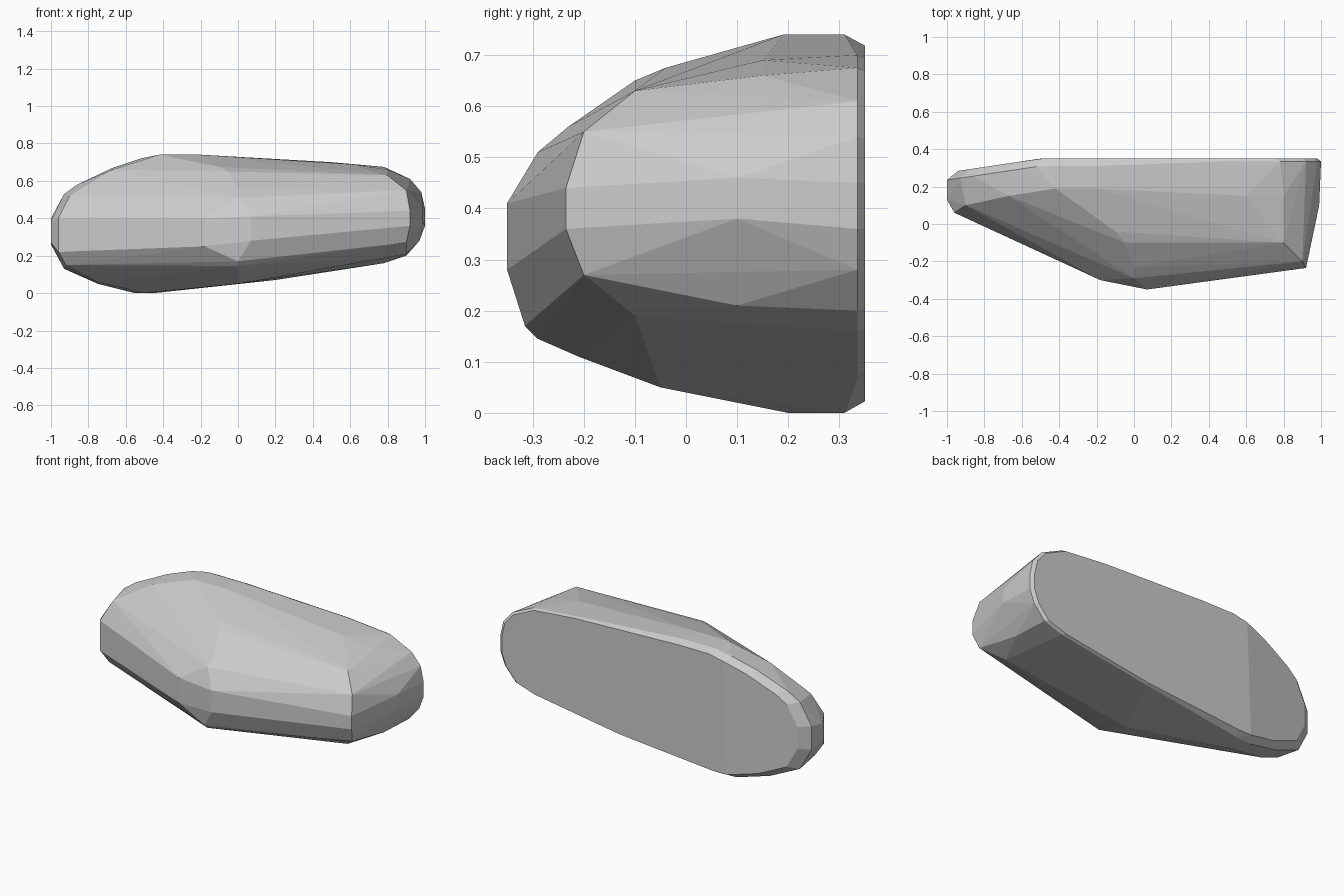
import bpy
import bmesh
from mathutils import Vector

cube = bpy.data.objects.get("Cube")
if cube:
    bpy.data.objects.remove(cube, do_unlink=True)

# Broad silhouette of the stone, as (x, z)
silhouette = [
    (-1, .4), (-.93, .53), (-.86, .58), (-.67, .67), (-.52, .72), (-.42, .74),
    (-.2, .74), (.5, .7), (.78, .675), (.92, .61), (.98, .54), (1, .45),
    (1, .36), (.97, .28), (.9, .2), (.78, .16), (.2, .07), (-.45, 0),
    (-.55, 0), (-.75, .05), (-.93, .13), (-1, .26),
]

# Blunt left end and the shoulders behind the crest
left_end = [
    (-1, .13, .27), (-1, .13, .38), (-.96, .06, .22), (-.96, .06, .4),
    (-.92, .09, .15), (-.9, .1, .52), (-.67, .15, .66), (-.42, .19, .74),
    (-.2, .19, .74), (-.5, .2, 0), (-.75, .15, .06),
]

# Crest that runs over the front, from the top down to the underside
front_crest = [
    (-.1, -.04, .675), (-.05, -.1, .65), (0, -.23, .56), (0, -.29, .51),
    (.05, -.33, .44), (.07, -.35, .41), (.07, -.35, .28), (-.18, -.3, .25),
    (-.18, -.3, .4), (0, -.315, .17), (0, -.29, .145), (0, -.21, .11),
    (0, -.05, .05),
]

# Rounded cap on the right end
right_end = [
    (.92, -.235, .36), (.92, -.235, .44), (.9, -.2, .55), (.9, -.2, .27),
    (.8, -.1, .63), (.6, .15, .69), (.8, .15, .66), (.99, .1, .38),
    (.99, .1, .46), (.8, -.1, .19), (.9, .1, .21),
]


def back_depth(x):
    """Flat back, with a facet that leans forward toward the left end."""
    return .35 - max(0, -.5 - x) * .15


def back_points(outline):
    """Outer rim plus a slightly smaller flat back, giving a bevelled edge."""
    center = Vector((0, .38))
    points = []
    for x, z in outline:
        is_left = x < 0
        rim = .04 if is_left else .015
        shrink = .94 if is_left else .98
        inner = center + (Vector((x, z)) - center) * shrink
        points.append((x, back_depth(x) - rim, z))
        points.append((inner.x, back_depth(inner.x), inner.y))
    return points


def make_material(name, color):
    material = bpy.data.materials.new(name)
    material.use_nodes = True
    material.diffuse_color = color
    shader = material.node_tree.nodes["Principled BSDF"]
    shader.inputs["Base Color"].default_value = color
    return material


def make_faceted_solid(name, points, material):
    """Wrap the guide points in a closed, flat-faced shell."""
    shell = bmesh.new()
    for point in points:
        shell.verts.new(point)
    result = bmesh.ops.convex_hull(shell, input=list(shell.verts))
    unused = {item for item in result["geom_interior"] + result["geom_unused"]
              if isinstance(item, bmesh.types.BMVert)}
    bmesh.ops.delete(shell, geom=list(unused), context="VERTS")
    # Merge nearly coplanar triangles into broad facets
    bmesh.ops.dissolve_limit(shell, angle_limit=.03,
                             verts=list(shell.verts), edges=list(shell.edges))
    bmesh.ops.recalc_face_normals(shell, faces=list(shell.faces))
    mesh = bpy.data.meshes.new(name)
    shell.to_mesh(mesh)
    shell.free()
    mesh.materials.append(material)
    solid = bpy.data.objects.new(name, mesh)
    bpy.context.collection.objects.link(solid)
    return solid


stone_grey = make_material("stone_grey", (.6, .6, .6, 1))
guide_points = back_points(silhouette) + left_end + front_crest + right_end
make_faceted_solid("boulder", guide_points, stone_grey)
